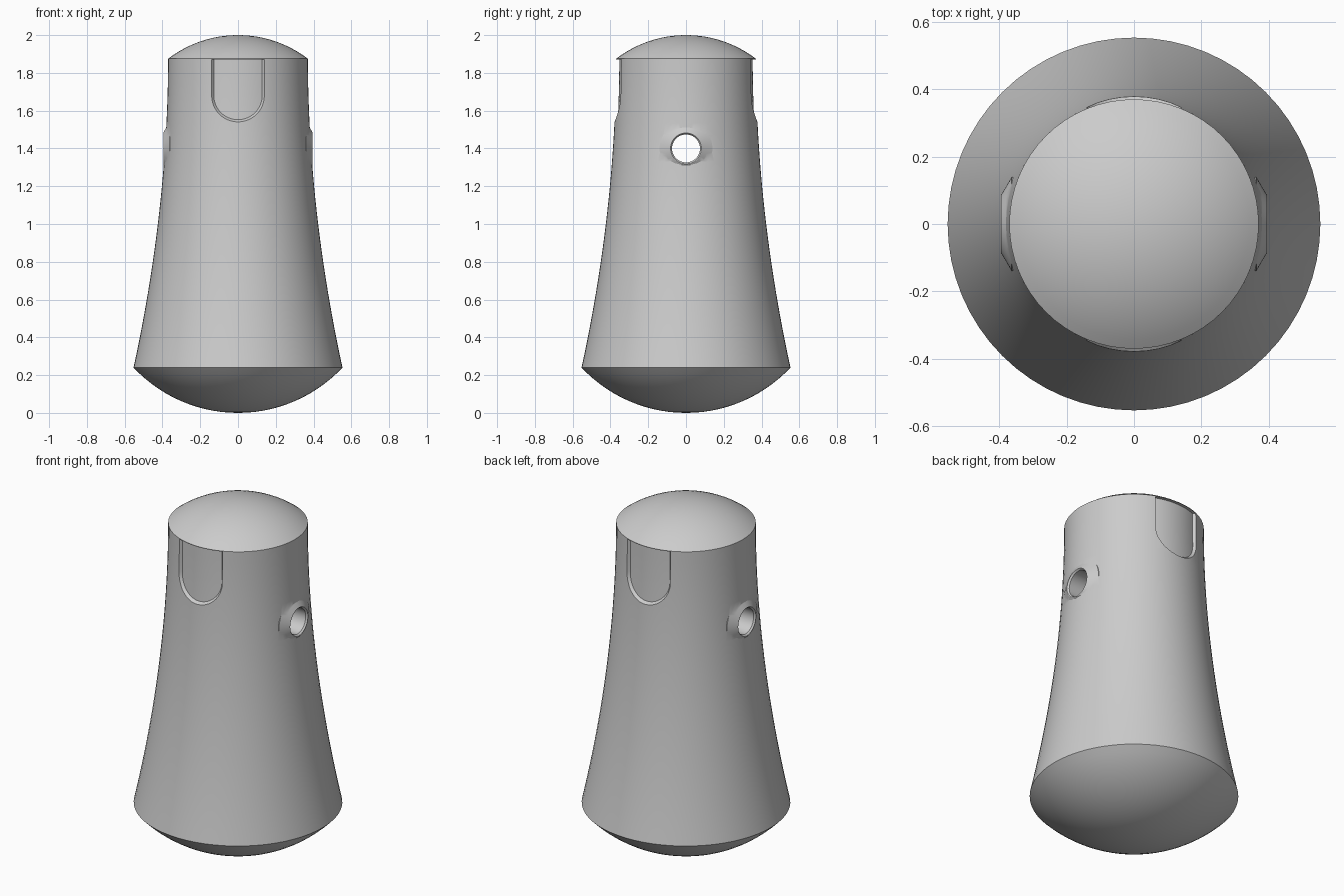
import bpy, bmesh, math

if "Cube" in bpy.data.objects:
    bpy.data.objects.remove(bpy.data.objects["Cube"])

Z0, Z1, R0, R1 = 0.24, 1.875, 0.553, 0.37
SEG = 64


def wall(z):
    """Radius of the flared wall at height z."""
    t = max(0.0, (Z1 - z) / (Z1 - Z0))
    return R1 + (R0 - R1) * t ** 1.94


def finish(bm, name):
    bmesh.ops.remove_doubles(bm, verts=bm.verts, dist=1e-5)
    bmesh.ops.recalc_face_normals(bm, faces=bm.faces)
    me = bpy.data.meshes.new(name)
    bm.to_mesh(me)
    bm.free()
    ob = bpy.data.objects.new(name, me)
    bpy.context.collection.objects.link(ob)
    return ob


def lathe(name, profile, axis='Z', seg=SEG):
    """Closed solid turned from (radius, height) points, ends on the axis."""
    bm = bmesh.new()
    rings = []
    for r, h in profile:
        ring = []
        for i in range(seg):
            a = 2 * math.pi * i / seg
            c, s = r * math.cos(a), r * math.sin(a)
            ring.append(bm.verts.new((c, s, h) if axis == 'Z' else (h, c, s)))
        rings.append(ring)
    for p, q in zip(rings, rings[1:]):
        for i in range(seg):
            j = (i + 1) % seg
            bm.faces.new((p[i], p[j], q[j], q[i]))
    # rings of zero radius collapse into poles
    bmesh.ops.remove_doubles(bm, verts=bm.verts, dist=1e-5)
    return finish(bm, name)


def cap(radius, height, n):
    """Spherical cap as (radius, drop from apex) points, apex first."""
    R = (radius ** 2 + height ** 2) / (2 * height)
    end = math.asin(radius / R)
    return [(R * math.sin(end * i / n), R * (1 - math.cos(end * i / n))) for i in range(n + 1)]


def boolean(target, tool, op):
    mod = target.modifiers.new(op, 'BOOLEAN')
    mod.operation, mod.solver, mod.object = op, 'EXACT', tool
    bpy.context.view_layer.objects.active = target
    bpy.ops.object.modifier_apply(modifier=mod.name)
    bpy.data.objects.remove(tool)


def recess_cutter(sign):
    """U-shaped pocket wrapped on the wall, with slanted sides."""
    bm = bmesh.new()
    zc, cols, n = 1.68, 16, 12
    layers = []
    for w, off in ((0.128, -0.017), (0.148, 0.012)):
        rows = [(zc - w * math.cos(i * math.pi / 2 / n), w * math.sin(i * math.pi / 2 / n))
                for i in range(n + 1)]
        rows += [(zc + (Z1 - 0.003 - zc) * k / 3, w) for k in (1, 2, 3)]
        grid = []
        for z, hw in rows:
            r = wall(z) + off
            line = []
            for c in range(cols + 1):
                a = math.asin(hw / r) * (2 * c / cols - 1)
                line.append(bm.verts.new((r * math.sin(a), sign * r * math.cos(a), z)))
            grid.append(line)
        layers.append(grid)
    A, B = layers
    last = len(A) - 1
    for i in range(last):
        for g in layers:
            for c in range(cols):
                bm.faces.new((g[i][c], g[i][c + 1], g[i + 1][c + 1], g[i + 1][c]))
        for c in (0, cols):
            bm.faces.new((A[i][c], A[i + 1][c], B[i + 1][c], B[i][c]))
    for c in range(cols):
        for i in (0, last):
            bm.faces.new((A[i][c], A[i][c + 1], B[i][c + 1], B[i][c]))
    bmesh.ops.remove_doubles(bm, verts=bm.verts, dist=1e-5)
    bmesh.ops.dissolve_degenerate(bm, edges=bm.edges, dist=1e-6)
    return finish(bm, "recess_cutter")


# Flared body with domed base and top
steps = 24
profile = cap(R0, Z0, 14)
profile += [(wall(z), z) for z in (Z0 + (Z1 - Z0) * i / steps for i in range(1, steps + 1))]
profile += [(r, 2 - d) for r, d in reversed(cap(R1, 2 - Z1, 12)[:-1])]
body = lathe("flared_body", profile)

# Raised lips around the side hole
for s in (1, -1):
    lip = lathe("hole_lip", [(0, s * 0.3), (0.14, s * 0.3), (0.14, s * 0.363), (0.11, s * 0.38),
                             (0.085, s * 0.395), (0, s * 0.395)], 'X', 48)
    lip.location.z = 1.4
    bpy.context.view_layer.update()
    boolean(body, lip, 'UNION')

# Through hole with eased rims
drill = lathe("hole_cutter", [(0, -0.42), (0.103, -0.42), (0.074, -0.386), (0.074, 0.386),
                              (0.103, 0.42), (0, 0.42)], 'X', 48)
drill.location.z = 1.4
bpy.context.view_layer.update()
boolean(body, drill, 'DIFFERENCE')

# Front and back pockets under the top dome
for s in (-1, 1):
    boolean(body, recess_cutter(s), 'DIFFERENCE')

bpy.ops.object.select_all(action='DESELECT')
body.select_set(True)
bpy.context.view_layer.objects.active = body
bpy.ops.object.shade_smooth_by_angle(angle=math.radians(25))
